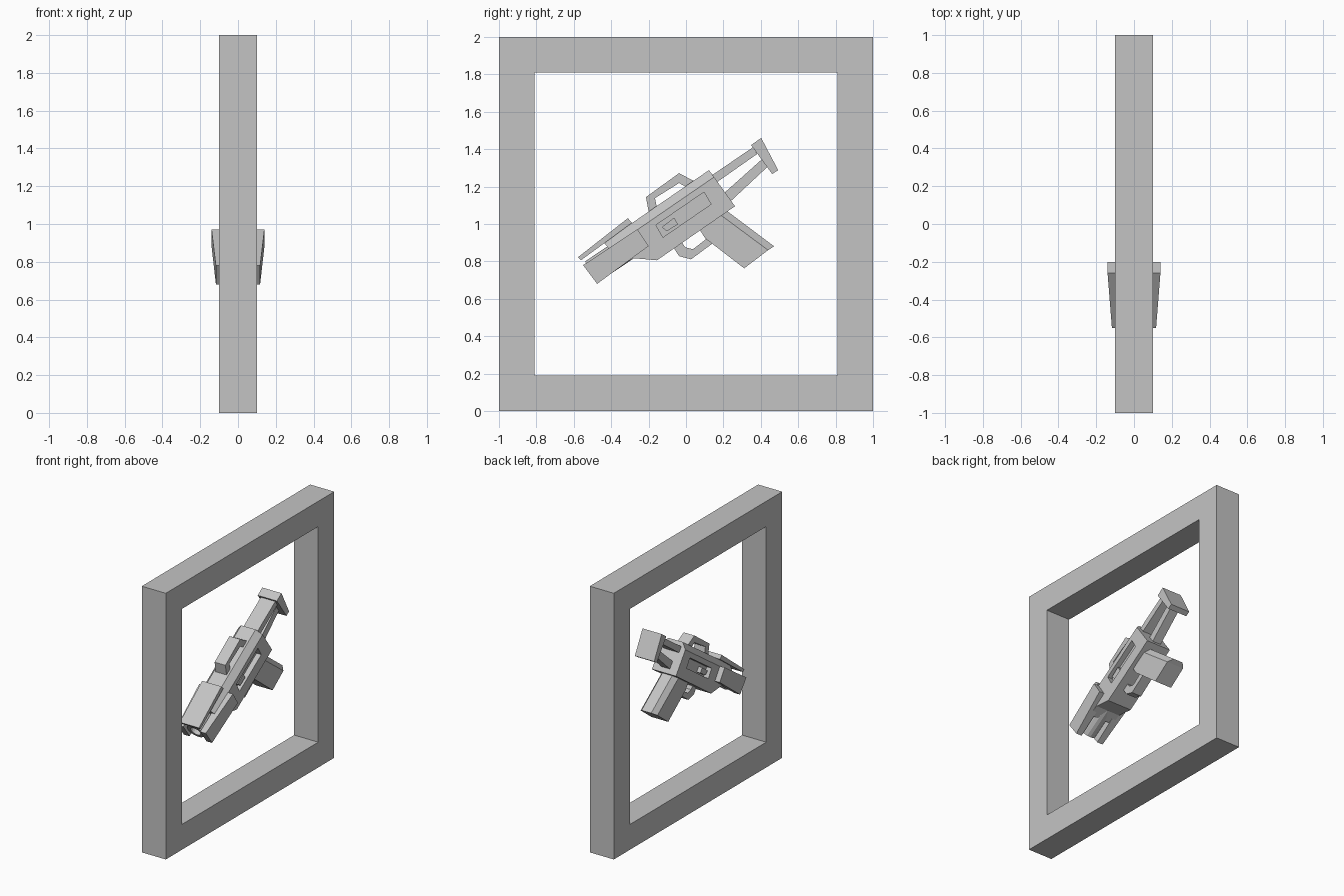
import bpy, bmesh, math
from mathutils import Vector

if "Cube" in bpy.data.objects:
    bpy.data.objects.remove(bpy.data.objects["Cube"])

grey = bpy.data.materials.new("plain_grey")
grey.diffuse_color = (0.55, 0.55, 0.55, 1)
grey.use_nodes = True
grey.node_tree.nodes["Principled BSDF"].inputs["Base Color"].default_value = grey.diffuse_color


def finish(name, bm):
    bmesh.ops.recalc_face_normals(bm, faces=bm.faces)
    mesh = bpy.data.meshes.new(name)
    bm.to_mesh(mesh)
    bm.free()
    mesh.materials.append(grey)
    ob = bpy.data.objects.new(name, mesh)
    bpy.context.collection.objects.link(ob)
    return ob


def prism(name, pts, outer, inner=None):
    """Side profile (y, z) given thickness in x; outer may vary per point.
    With inner set, a mirrored pair is made."""
    if not isinstance(outer, (list, tuple)):
        outer = [outer] * len(pts)
    bm = bmesh.new()
    spans = [([-w for w in outer], outer)] if inner is None else [
        ([s * inner] * len(pts), [s * w for w in outer]) for s in (1, -1)]
    for lo, hi in spans:
        a = [bm.verts.new((x, y, z)) for x, (y, z) in zip(lo, pts)]
        b = [bm.verts.new((x, y, z)) for x, (y, z) in zip(hi, pts)]
        bm.faces.new(a)
        bm.faces.new(b)
        for i in range(len(pts)):
            j = (i + 1) % len(pts)
            bm.faces.new((a[i], a[j], b[j], b[i]))
    return finish(name, bm)


def tube(name, tip, direction, length, r_out, r_in, depth, n=16):
    """Closed cylinder with a bore sunk into its tip."""
    d = Vector(direction).normalized()
    side = Vector((1, 0, 0))
    up = d.cross(side)
    bm = bmesh.new()
    rings = []
    for r, t in ((r_out, length), (r_out, 0), (r_in, 0), (r_in, depth)):
        rings.append([bm.verts.new(Vector(tip) + d * t + r * (
            side * math.cos(2 * math.pi * k / n) + up * math.sin(2 * math.pi * k / n)))
            for k in range(n)])
    for p, q in zip(rings, rings[1:]):
        for k in range(n):
            m = (k + 1) % n
            bm.faces.new((p[k], p[m], q[m], q[k]))
    bm.faces.new(rings[0])
    bm.faces.new(rings[-1])
    return finish(name, bm)


# Square surround
bm = bmesh.new()
loops = []
for x, h in ((-0.1, 1), (0.1, 1), (0.1, 0.81), (-0.1, 0.81)):
    loops.append([bm.verts.new((x, sy * h, 1 + sz * h))
                  for sy, sz in ((-1, -1), (1, -1), (1, 1), (-1, 1))])
for i in range(4):
    p, q = loops[i], loops[(i + 1) % 4]
    for k in range(4):
        m = (k + 1) % 4
        bm.faces.new((p[k], p[m], q[m], q[k]))
finish("square_frame", bm)

# Receiver body with recessed side panels
body = prism("receiver_body", [(-.412, .865), (.15, 1.251), (.262, 1.095),
             (-.155, .806), (-.279, .817), (-.35, .778)], 0.1)
cutter = prism("panel_cutter", [(-.161, .994), (.096, 1.17), (.134, 1.106),
               (-.123, .929)], 0.2, 0.06)
cutter.hide_render = True
mod = body.modifiers.new("panel_recess", 'BOOLEAN')
mod.operation = 'DIFFERENCE'
mod.solver = 'EXACT'
mod.object = cutter
bpy.context.view_layer.objects.active = body
bpy.ops.object.modifier_apply(modifier=mod.name)
bpy.data.objects.remove(cutter)
prism("side_switch", [(-.129, .983), (-.064, 1.034), (-.043, .999), (-.102, .961)], 0.09, 0.05)

# Sloped top of the receiver
prism("top_rail", [(-.439, .902), (.123, 1.288), (.15, 1.251), (-.412, .865)],
      [.06, .06, .1, .1])

# Carrying handle
prism("carry_handle", [(-.214, 1.144), (-.037, 1.272), (.043, 1.229), (.005, 1.195),
      (-.037, 1.219), (-.166, 1.138), (-.155, 1.085), (-.198, 1.055)], 0.045)

# Front: upper shroud, tapered side plates and barrel
prism("upper_shroud", [(-.578, .822), (-.311, 1.031), (-.289, 1.006), (-.43, .902),
      (-.562, .806)], 0.08)
prism("barrel_side_plate", [(-.55, .78), (-.26, .972), (-.20, .882), (-.475, .68)],
      [.117, .14, .14, .117], 0.07)
tube("barrel", (0, -.503, .745), (0, .829, .559), 0.25, 0.066, 0.04, 0.1)

# Shoulder stock
prism("stock_upper_arm", [(.129, 1.254), (.359, 1.411), (.38, 1.374), (.156, 1.217)], 0.06)
prism("stock_lower_arm", [(.2, 1.162), (.407, 1.347), (.434, 1.304), (.237, 1.12)], 0.035)
prism("stock_butt", [(.348, 1.422), (.402, 1.46), (.493, 1.288), (.461, 1.267)], 0.08)

# Grip with narrowed back edge
prism("grip", [(.187, 1.047), (.439, .86), (.311, .763), (.102, .924), (.075, .967)], 0.07)
prism("grip_back", [(.22, 1.069), (.471, .881), (.439, .86), (.187, 1.047)],
      [.04, .04, .07, .07])

# Trigger guard
prism("trigger_guard", [(-.064, .87), (-.037, .828), (.027, .811), (.15, .902),
      (.107, .919), (.037, .865), (-.005, .876), (-.02, .9)], 0.04)
